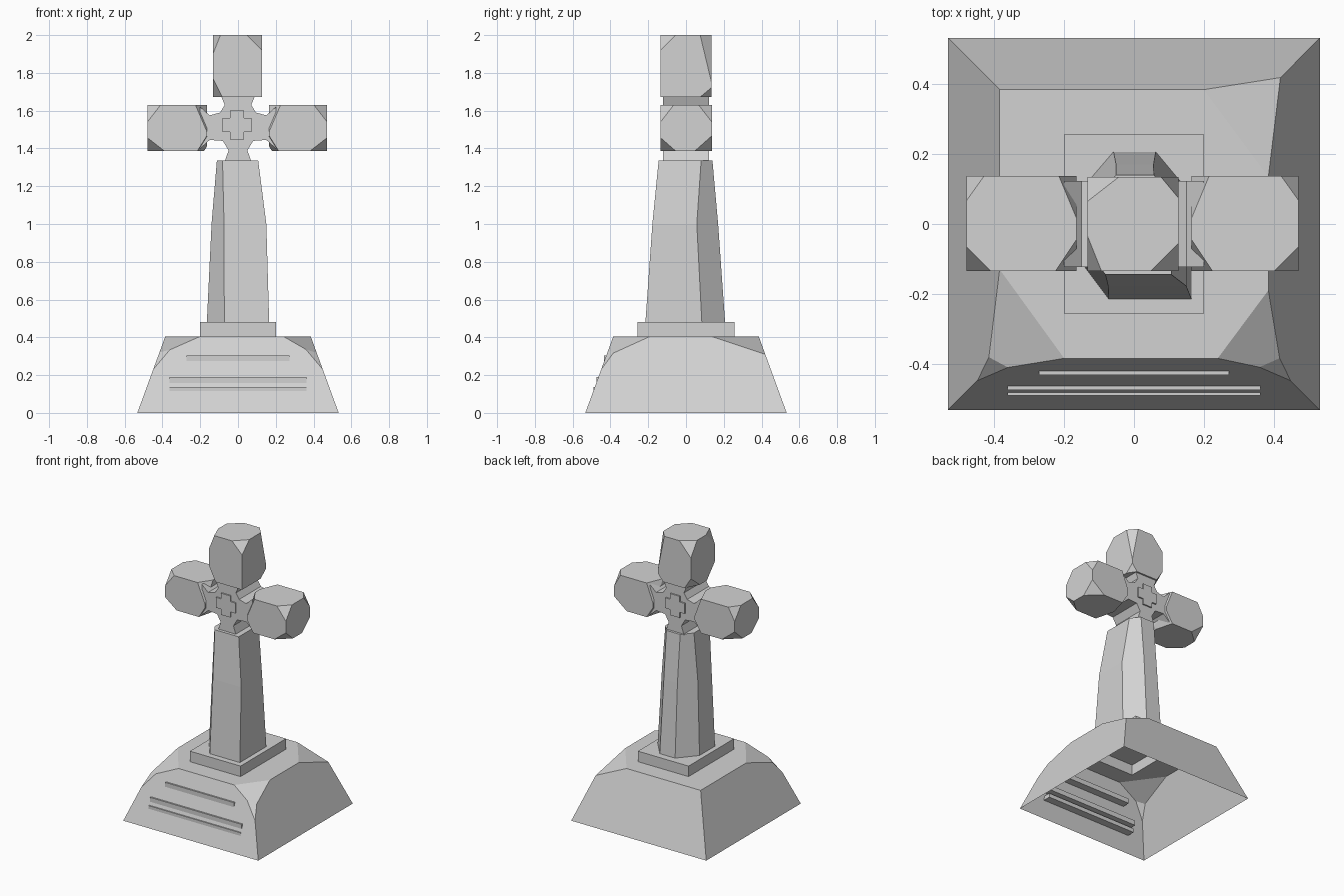
import bpy, bmesh, math
from mathutils import Vector

if "Cube" in bpy.data.objects:
    bpy.data.objects.remove(bpy.data.objects["Cube"])

STONE = (0.65, 0.65, 0.65, 1)
stone = bpy.data.materials.new("grey stone")
stone.use_nodes = True
stone.diffuse_color = STONE
stone.node_tree.nodes["Principled BSDF"].inputs["Base Color"].default_value = STONE


def finish(bm, name, recalc=True):
    if recalc:
        bmesh.ops.recalc_face_normals(bm, faces=bm.faces[:])
    mesh = bpy.data.meshes.new(name)
    bm.to_mesh(mesh)
    bm.free()
    mesh.materials.append(stone)
    obj = bpy.data.objects.new(name, mesh)
    bpy.context.scene.collection.objects.link(obj)
    return obj


def hull(rings):
    """Convex solid through rectangles given as (z, x0, x1, y0, y1)."""
    bm = bmesh.new()
    for z, x0, x1, y0, y1 in rings:
        for x in (x0, x1):
            for y in (y0, y1):
                bm.verts.new((x, y, z))
    bmesh.ops.convex_hull(bm, input=bm.verts[:])
    bmesh.ops.dissolve_limit(bm, angle_limit=math.radians(1),
                             verts=bm.verts[:], edges=bm.edges[:])
    return bm


def slice_off(bm, point, normal):
    cut = bmesh.ops.bisect_plane(bm, geom=bm.verts[:] + bm.edges[:] + bm.faces[:],
                                 plane_co=point, plane_no=normal, clear_outer=True)
    edges = [e for e in cut["geom_cut"] if isinstance(e, bmesh.types.BMEdge)]
    bmesh.ops.holes_fill(bm, edges=edges)


def slice_points(bm, a, b, c, centre=(0, 0, 0)):
    """Cut along the plane of three points, keeping the side of the centre."""
    a, b, c = Vector(a), Vector(b), Vector(c)
    n = (b - a).cross(c - a)
    if n.dot(Vector(centre) - a) > 0:
        n = -n
    slice_off(bm, a, n)


def chip(bm, corner, signs, size):
    """Knock a corner off; size is the reach along x, y and z."""
    n = Vector([s / d for s, d in zip(signs, size)])
    slice_off(bm, Vector(corner) - Vector((signs[0] * size[0], 0, 0)), n)


def box(name, x0, x1, y0, y1, z0, z1, chips=()):
    bm = hull([(z0, x0, x1, y0, y1), (z1, x0, x1, y0, y1)])
    for signs, size in chips:
        corner = [hi if s > 0 else lo for s, lo, hi in
                  zip(signs, (x0, y0, z0), (x1, y1, z1))]
        chip(bm, corner, signs, size)
    return finish(bm, name)


def extrude_outline(name, outline, y0, y1):
    bm = bmesh.new()
    face = bm.faces.new([bm.verts.new((x, y0, z)) for x, z in outline])
    out = bmesh.ops.extrude_face_region(bm, geom=[face], use_keep_orig=True)
    verts = [v for v in out["geom"] if isinstance(v, bmesh.types.BMVert)]
    bmesh.ops.translate(bm, verts=verts, vec=(0, y1 - y0, 0))
    return finish(bm, name)


# Hollow sloped base with broken corners and a raised step
B, T, H = 0.533, 0.385, 0.405
bm = hull([(0, -B, B, -B, B), (H, -T, T, -T, T)])
for s, front, side in ((-1, 0.2, -0.13), (1, 0.24, -0.19)):
    slice_points(bm, (s * front, -T, H), (s * T, side, H), (s * 0.37, -0.412, 0.33))
    slice_points(bm, (s * 0.365, -0.412, 0.33), (s * 0.412, -0.375, 0.33),
                 (s * 0.449, -0.449, 0.23))
slice_points(bm, (0.2, T, H), (T, 0.135, H), (0.42, 0.42, 0.31))


def top_faces():
    bm.normal_update()
    return [f for f in bm.faces if abs(f.normal.z) > 0.99
            and f.calc_center_median().z > H - 0.01]


for co, no in (((0.2, 0, 0), (1, 0, 0)), ((-0.2, 0, 0), (1, 0, 0)),
               ((0, 0.257, 0), (0, 1, 0)), ((0, -0.257, 0), (0, 1, 0))):
    faces = top_faces()
    geom = list({x for f in faces for x in (*f.verts, *f.edges)}) + faces
    bmesh.ops.bisect_plane(bm, geom=geom, plane_co=co, plane_no=no)
step = min(top_faces(), key=lambda f: f.calc_center_median().xy.length)
out = bmesh.ops.extrude_face_region(bm, geom=[step])
bmesh.ops.translate(bm, vec=(0, 0, 0.075),
                    verts=[v for v in out["geom"] if isinstance(v, bmesh.types.BMVert)])
if step.is_valid:
    bmesh.ops.delete(bm, geom=[step], context='FACES')
bmesh.ops.recalc_face_normals(bm, faces=bm.faces[:])
floor = [f for f in bm.faces if f.calc_center_median().z < 0.001]
bmesh.ops.delete(bm, geom=floor, context='FACES_ONLY')
finish(bm, "base", recalc=False)

# Raised bars on the front slope
for i, (half, y, z0, z1) in enumerate(((0.272, -0.433, 0.27, 0.305),
                                       (0.362, -0.475, 0.155, 0.19),
                                       (0.362, -0.491, 0.108, 0.137))):
    box(f"front_bar_{i + 1}", -half, half, y, y + 0.055, z0, z1)

# Tapered shaft with worn edges
bm = hull([(0.478, -0.165, 0.165, -0.215, 0.207),
           (1.0, -0.14, 0.15, -0.178, 0.17),
           (1.335, -0.112, 0.107, -0.145, 0.14)])
chip(bm, (0.107, 0.14, 1.335), (1, 1, 1), (0.05, 0.06, 0.7))
chip(bm, (-0.112, 0.14, 1.335), (-1, 1, 1), (0.06, 0.07, 0.8))
chip(bm, (-0.112, -0.145, 1.335), (-1, -1, 1), (0.03, 0.04, 0.6))
slice_points(bm, (-0.12, 0.176, 0.9), (-0.147, 0.13, 0.9), (-0.165, 0.207, 0.5), (0, 0, 0.9))
slice_points(bm, (0.125, 0.172, 0.95), (0.152, 0.13, 0.95), (0.165, 0.207, 0.5), (0, 0, 0.9))
slice_points(bm, (-0.13, -0.18, 0.95), (-0.143, -0.12, 0.95), (-0.163, -0.214, 0.5), (0, 0, 0.9))
finish(bm, "shaft")

# Narrow core joining the shaft, arms and head
half = [(0.07, 1.33), (0.05, 1.39), (0.08, 1.44), (0.15, 1.445), (0.2, 1.4),
        (0.2, 1.62), (0.15, 1.575), (0.095, 1.59), (0.07, 1.63), (0.095, 1.69)]
extrude_outline("core", half + [(-x, z) for x, z in reversed(half)], -0.123, 0.123)

# Plus-shaped boss showing on front and back
a, w = 0.077, 0.037
quarter = [(a, -w), (a, w), (w, w)]
plus = []
for turn in range(4):
    for x, z in quarter:
        for _ in range(turn):
            x, z = -z, x
        plus.append((x - 0.005, z + 1.525))
extrude_outline("plus_boss", plus, -0.133, 0.133)

# Roughly hewn arms: outer corners broken more than inner ones
for name, s, x0, x1 in (("left_arm", 1, 0.165, 0.472), ("right_arm", -1, -0.48, -0.165)):
    box(name, x0, x1, -0.135, 0.137, 1.387, 1.63, [
        ((s, -1, 1), (0.07, 0.07, 0.09)), ((s, -1, -1), (0.09, 0.08, 0.07)),
        ((s, 1, 1), (0.05, 0.07, 0.09)), ((s, 1, -1), (0.1, 0.09, 0.08)),
        ((-s, -1, 1), (0.06, 0.09, 0.14)), ((-s, 1, 1), (0.05, 0.12, 0.13)),
        ((-s, -1, -1), (0.05, 0.2, 0.08)), ((-s, 1, -1), (0.05, 0.18, 0.08))])

# Head block above the arms
box("head", -0.133, 0.127, -0.135, 0.135, 1.672, 2.0, [
    ((1, -1, 1), (0.08, 0.08, 0.08)), ((-1, -1, 1), (0.04, 0.1, 0.1)),
    ((1, 1, 1), (0.05, 0.06, 0.25)), ((-1, 1, 1), (0.09, 0.07, 0.1)),
    ((-1, -1, -1), (0.05, 0.09, 0.1)), ((1, 1, -1), (0.04, 0.06, 0.05)),
    ((-1, 1, -1), (0.05, 0.1, 0.08))])
